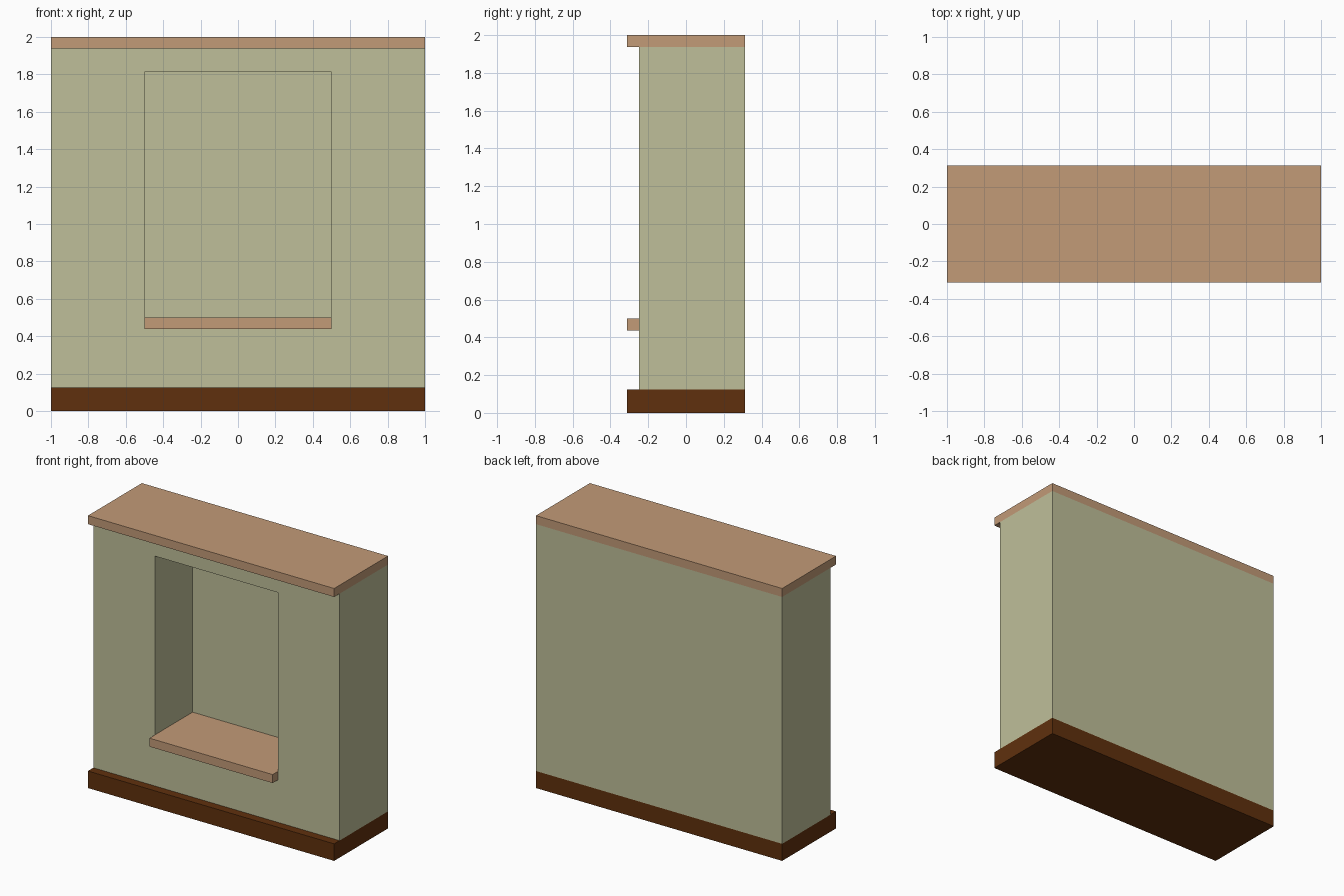
import bpy
import bmesh

default = bpy.data.objects.get("Cube")
if default:
    bpy.data.objects.remove(default, do_unlink=True)

# Main proportions
HALF_W, FRONT, BACK = 1.0, -0.3125, 0.3125
WALL_FRONT, NICHE_BACK = -0.25, 0.1875
BASE_TOP, CAP_BOTTOM, TOP = 0.125, 1.9375, 2.0
NICHE_W, SHELF_BOTTOM, SHELF_TOP, NICHE_TOP = 0.5, 0.4375, 0.5, 1.8125


def make_material(name, color):
    mat = bpy.data.materials.new(name)
    mat.use_nodes = True
    mat.diffuse_color = (*color, 1)
    mat.node_tree.nodes["Principled BSDF"].inputs["Base Color"].default_value = (*color, 1)
    return mat


def box_mesh(x, y, z):
    """Box from (min, max) ranges on each axis."""
    bm = bmesh.new()
    bmesh.ops.create_cube(bm, size=1)
    for v in bm.verts:
        v.co = [r[0] if c < 0 else r[1] for c, r in zip(v.co, (x, y, z))]
    return bm


def add_object(name, bm, mat):
    mesh = bpy.data.meshes.new(name)
    bm.to_mesh(mesh)
    bm.free()
    mesh.materials.append(mat)
    obj = bpy.data.objects.new(name, mesh)
    bpy.context.collection.objects.link(obj)
    return obj


plaster = make_material("sage plaster", (0.52, 0.52, 0.32))
wood = make_material("light wood", (0.54, 0.325, 0.185))
dark_wood = make_material("dark wood", (0.117, 0.03, 0.004))

full_x, full_y = (-HALF_W, HALF_W), (FRONT, BACK)

# Base plinth and top cap
add_object("base_plinth", box_mesh(full_x, full_y, (0, BASE_TOP)), dark_wood)
add_object("top_cap", box_mesh(full_x, full_y, (CAP_BOTTOM, TOP)), wood)

# Wall with a recessed niche in its front face
wall = box_mesh(full_x, (WALL_FRONT, BACK), (BASE_TOP, CAP_BOTTOM))
wall.normal_update()
front = min(wall.faces, key=lambda f: f.normal.y)
bmesh.ops.inset_individual(wall, faces=[front], thickness=0.1)
middle = (BASE_TOP + CAP_BOTTOM) / 2
for v in front.verts:
    v.co.x = NICHE_W if v.co.x > 0 else -NICHE_W
    v.co.z = NICHE_TOP if v.co.z > middle else SHELF_BOTTOM
niche = bmesh.ops.extrude_discrete_faces(wall, faces=[front])["faces"][0]
for v in niche.verts:
    v.co.y = NICHE_BACK
bmesh.ops.recalc_face_normals(wall, faces=wall.faces)
add_object("niche_wall", wall, plaster)

# Shelf filling the niche floor and projecting at the front
add_object("niche_shelf", box_mesh((-NICHE_W, NICHE_W), (FRONT, NICHE_BACK),
                                   (SHELF_BOTTOM, SHELF_TOP)), wood)
